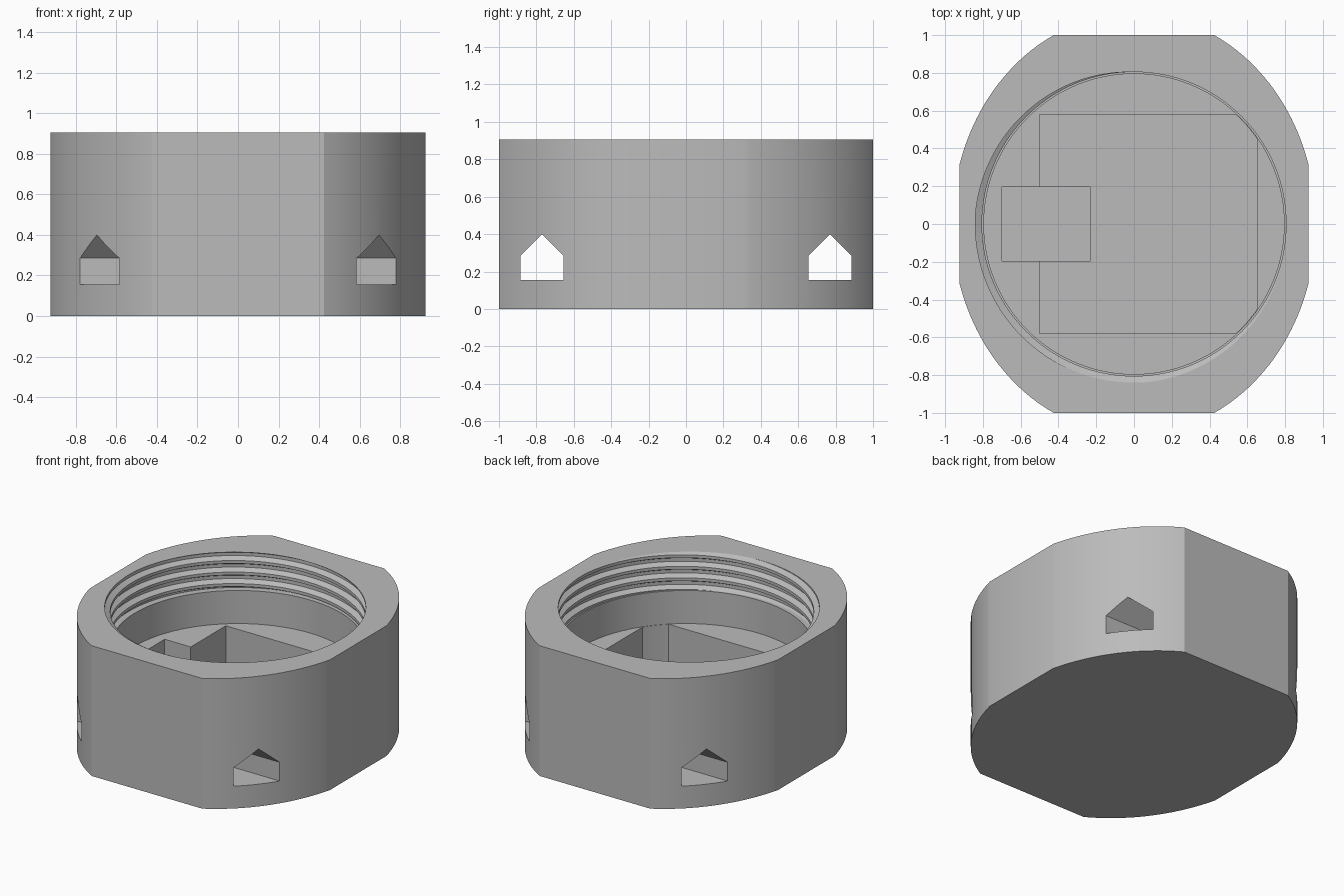
import bpy, bmesh
from math import sin, cos, pi, asin, tau

if "Cube" in bpy.data.objects:
    bpy.data.objects.remove(bpy.data.objects["Cube"])

HEIGHT, FLOOR, THREAD_BASE = 0.905, 0.42, 0.65
BORE, MINOR, MAJOR, PITCH = 0.795, 0.805, 0.84, 0.08

grey = bpy.data.materials.new("plain grey")
grey.use_nodes = True
colour = (0.5, 0.5, 0.5, 1)
grey.diffuse_color = colour
grey.node_tree.nodes["Principled BSDF"].inputs["Base Color"].default_value = colour


def make_object(name, bm):
    bmesh.ops.recalc_face_normals(bm, faces=bm.faces)
    mesh = bpy.data.meshes.new(name)
    bm.to_mesh(mesh)
    bm.free()
    mesh.materials.append(grey)
    obj = bpy.data.objects.new(name, mesh)
    bpy.context.collection.objects.link(obj)
    return obj


def prism(name, points, depth):
    """Extrude a closed loop of 3D points along a vector."""
    bm = bmesh.new()
    face = bm.faces.new([bm.verts.new(p) for p in points])
    out = bmesh.ops.extrude_face_region(bm, geom=[face])
    verts = [v for v in out["geom"] if isinstance(v, bmesh.types.BMVert)]
    bmesh.ops.translate(bm, verts=verts, vec=depth)
    return make_object(name, bm)


def circle(radius, z, count=128):
    return [(radius * cos(tau * i / count), radius * sin(tau * i / count), z)
            for i in range(count)]


def box(name, x0, x1, half_y, z0, z1):
    loop = [(x0, -half_y, z0), (x1, -half_y, z0), (x1, half_y, z0), (x0, half_y, z0)]
    return prism(name, loop, (0, 0, z1 - z0))


def boolean(target, tool, operation="DIFFERENCE"):
    mod = target.modifiers.new("cut", "BOOLEAN")
    mod.operation, mod.solver, mod.object = operation, "EXACT", tool
    bpy.context.view_layer.objects.active = target
    bpy.ops.object.modifier_apply(modifier=mod.name)
    bpy.data.objects.remove(tool)


def thread_cutter():
    """Helical rod: sheared grid of columns, trimmed flat at both ends."""
    bm = bmesh.new()
    count, turns = 128, 8
    profile = [(-0.37, MINOR), (-0.14, MAJOR), (0.14, MAJOR), (0.37, MINOR)]
    start = HEIGHT - 5 * PITCH - PITCH * 225 / 360
    columns = []
    for i in range(count):
        a = tau * i / count
        columns.append([bm.verts.new((r * cos(a), r * sin(a),
                                      start + PITCH * (turn + f + i / count)))
                        for turn in range(turns) for f, r in profile])
    step = len(profile)
    for i in range(count):
        left = columns[i]
        right = columns[i + 1] if i + 1 < count else columns[0][step:]
        for j in range(min(len(left), len(right)) - 1):
            bm.faces.new((left[j], right[j], right[j + 1], left[j + 1]))
    for z, up in ((THREAD_BASE, -1), (HEIGHT + 0.05, 1)):
        geom = bm.verts[:] + bm.edges[:] + bm.faces[:]
        cut = bmesh.ops.bisect_plane(bm, geom=geom, plane_co=(0, 0, z),
                                     plane_no=(0, 0, up), clear_outer=True)
        rim = [e for e in cut["geom_cut"] if isinstance(e, bmesh.types.BMEdge)]
        bmesh.ops.holes_fill(bm, edges=rim, sides=0)
    return make_object("thread_cutter", bm)


# Body: elliptical column with four flats
half_x, half_y, rx, ry = 0.925, 1.0, 0.963, 1.1144
t0, t1 = asin(0.31 / ry), asin(half_y / ry)
quarter = [(rx * cos(t), ry * sin(t))
           for t in (t0 + (t1 - t0) * k / 24 for k in range(25))]
quarter[0] = (half_x, quarter[0][1])
mirrored = [(-x, y) for x, y in reversed(quarter)]
upper = quarter + mirrored
outline = upper + [(-x, -y) for x, y in upper]
body = prism("threaded_housing", [(x, y, 0) for x, y in outline], (0, 0, HEIGHT))

# Round bore and the screw thread near its mouth
boolean(body, prism("bore_cutter", circle(BORE, FLOOR), (0, 0, 1 - FLOOR)))
boolean(body, thread_cutter())

# Main pocket, clipped by the bore, and the smaller deeper pocket
pocket = box("pocket_cutter", -0.5, 0.65, 0.58, 0.12, 0.5)
boolean(pocket, prism("clip", circle(BORE - 0.003, 0), (0, 0, 1)), "INTERSECT")
boolean(body, pocket)
boolean(body, box("small_pocket_cutter", -0.7, -0.23, 0.195, 0.06, 0.5))

# Strap tunnels with peaked roofs, running side to side
for side in (-1, 1):
    section = [(0.655, 0.155), (0.885, 0.155), (0.885, 0.285), (0.77, 0.4), (0.655, 0.285)]
    boolean(body, prism("tunnel_cutter", [(-1.2, side * y, z) for y, z in section],
                        (2.4, 0, 0)))

body.select_set(True)
bpy.context.view_layer.objects.active = body
bpy.ops.object.shade_smooth_by_angle(angle=pi / 7)
